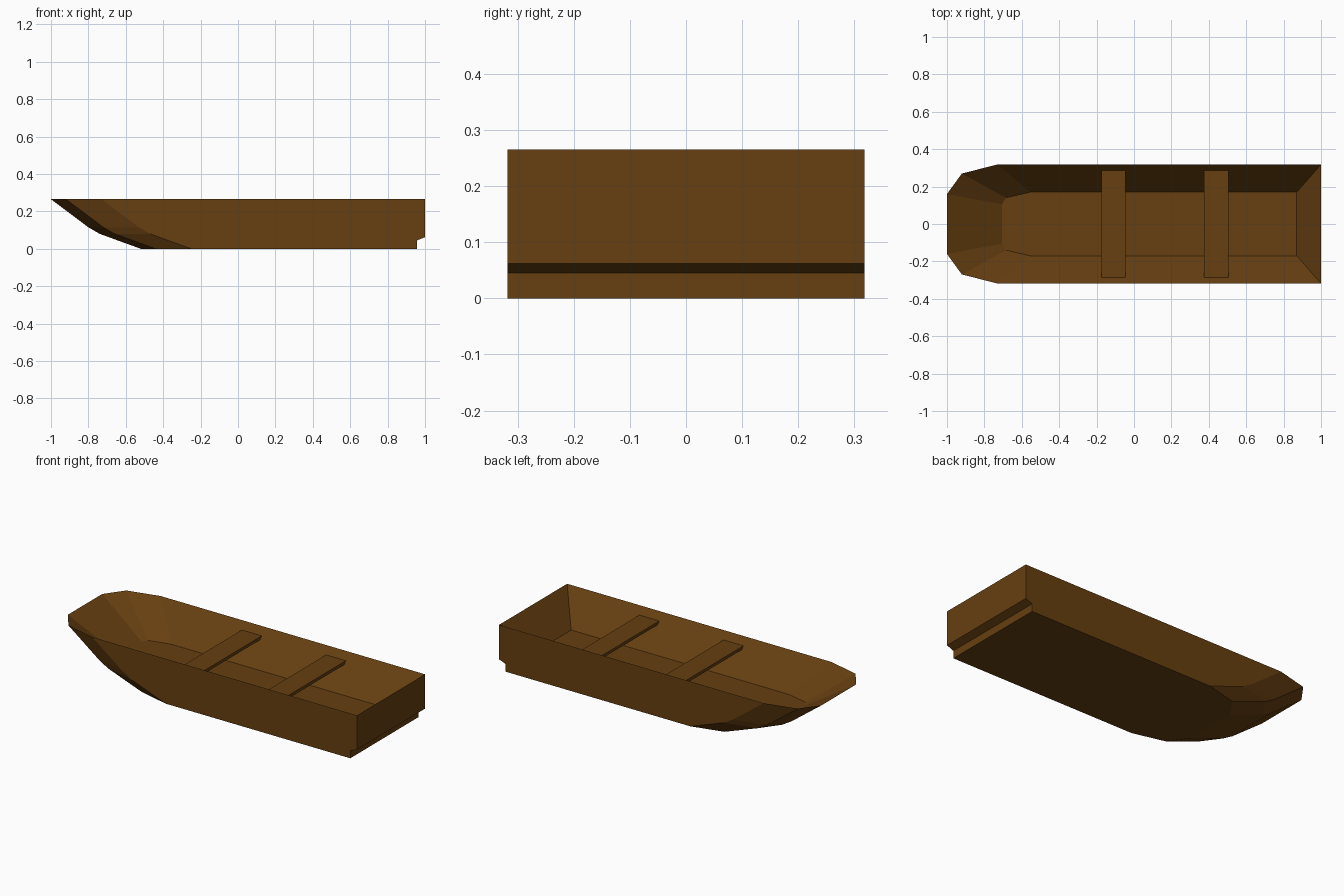
import bpy, bmesh

if "Cube" in bpy.data.objects:
    bpy.data.objects.remove(bpy.data.objects["Cube"])

wood = bpy.data.materials.new("brown wood")
wood.diffuse_color = (0.135, 0.05, 0.0055, 1)
wood.use_nodes = True
wood.node_tree.nodes["Principled BSDF"].inputs["Base Color"].default_value = wood.diffuse_color


def finish(name, bm):
    bmesh.ops.recalc_face_normals(bm, faces=bm.faces)
    me = bpy.data.meshes.new(name)
    bm.to_mesh(me)
    bm.free()
    me.materials.append(wood)
    ob = bpy.data.objects.new(name, me)
    bpy.context.collection.objects.link(ob)


def mirrored_loop(bm, half, z):
    """Closed outline from one half (bow to stern), mirrored across y."""
    pts = half + [(x, -y) for x, y in reversed(half)]
    return [bm.verts.new((x, y, z)) for x, y in pts]


# hull: stacked outlines from keel to rim, (z, bow x, stern x)
levels = [(0, -0.52, 0.957), (0.045, -0.644, 0.957), (0.062, -0.69, 1),
          (0.08, -0.74, 1), (0.115, -0.80, 1), (0.265, -1, 1)]
bm = bmesh.new()
loops = []
for z, bow, stern in levels:
    half = [(bow, 0.16), (bow + 0.08, 0.27), (bow + 0.27, 0.318), (stern, 0.318)]
    loops.append(mirrored_loop(bm, half, z))

# inner floor outline; the sloping inner walls run from the rim to it
floor = [(-0.705, 0.105), (-0.685, 0.14), (-0.555, 0.17), (0.87, 0.17)]
loops.append(mirrored_loop(bm, floor, 0.083))

for a, b in zip(loops, loops[1:]):
    for i in range(8):
        j = (i + 1) % 8
        bm.faces.new((a[i], a[j], b[j], b[i]))
bm.faces.new(loops[0])
bm.faces.new(loops[-1])
finish("hull", bm)

# two bench seats
for name, x in (("front_seat", -0.11), ("rear_seat", 0.44)):
    bm = bmesh.new()
    bmesh.ops.create_cube(bm, size=1)
    bmesh.ops.scale(bm, vec=(0.13, 0.572, 0.018), verts=bm.verts)
    bmesh.ops.translate(bm, vec=(x, 0, 0.216), verts=bm.verts)
    finish(name, bm)
